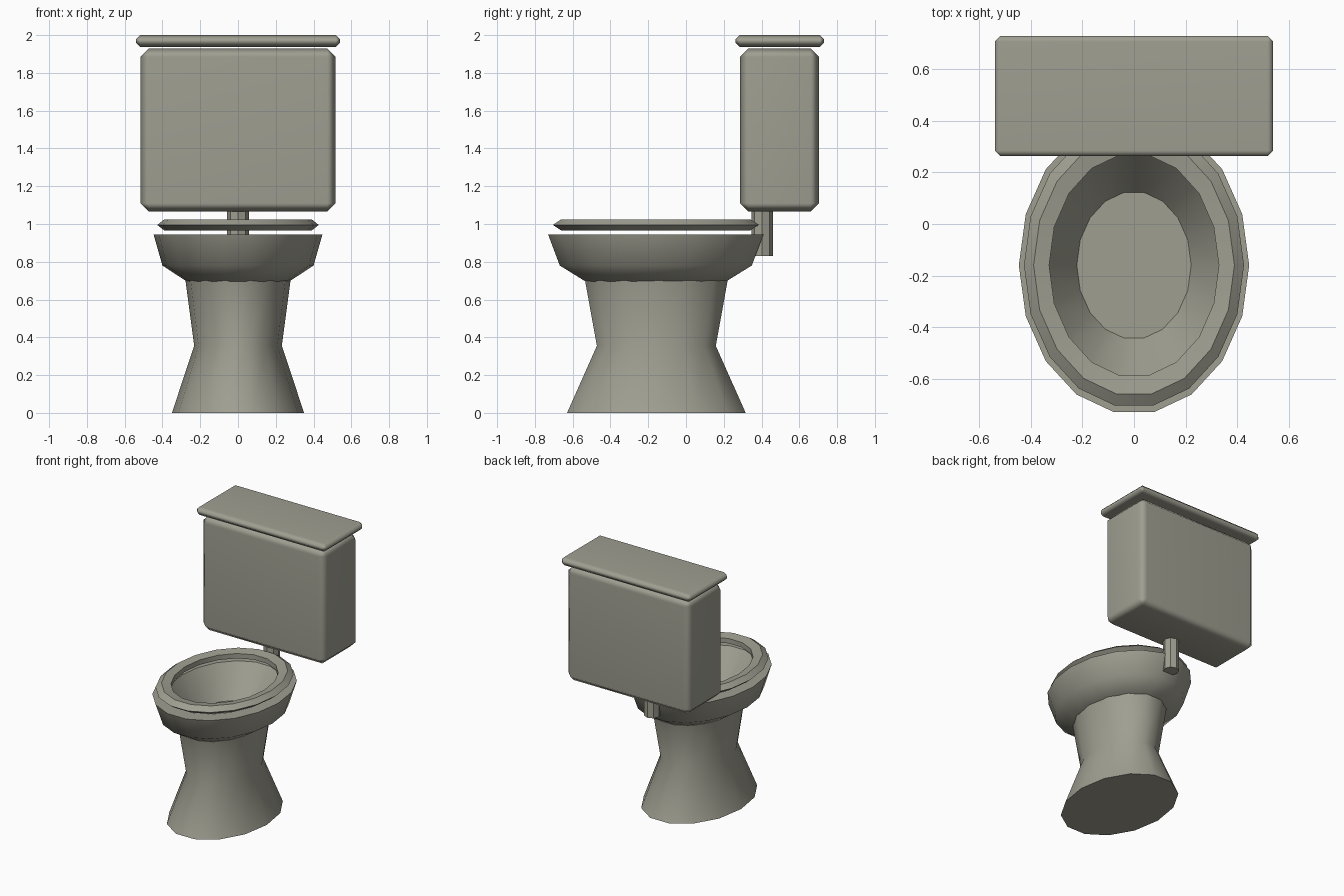
import bpy, bmesh, math

if "Cube" in bpy.data.objects:
    bpy.data.objects.remove(bpy.data.objects["Cube"])

mat = bpy.data.materials.new("stone grey")
mat.diffuse_color = (0.35, 0.345, 0.285, 1)
mat.use_nodes = True
mat.node_tree.nodes["Principled BSDF"].inputs["Base Color"].default_value = mat.diffuse_color
CY = -0.16  # centre of the bowl along y


def finish(name, bm, angle):
    bmesh.ops.recalc_face_normals(bm, faces=bm.faces)
    me = bpy.data.meshes.new(name)
    bm.to_mesh(me)
    bm.free()
    me.materials.append(mat)
    ob = bpy.data.objects.new(name, me)
    bpy.context.collection.objects.link(ob)
    bpy.ops.object.select_all(action='DESELECT')
    ob.select_set(True)
    bpy.context.view_layer.objects.active = ob
    bpy.ops.object.shade_smooth_by_angle(angle=math.radians(angle))
    return ob


def loft(name, rings, n, cy, angle, loop=False):
    """Skin elliptical rings (rx, ry, z); cap the ends or close into a torus."""
    bm = bmesh.new()
    rows = [[bm.verts.new((rx * math.cos(2 * math.pi * i / n),
                           cy + ry * math.sin(2 * math.pi * i / n), z))
             for i in range(n)] for rx, ry, z in rings]
    for a, b in zip(rows, rows[1:] + (rows[:1] if loop else [])):
        for i in range(n):
            j = (i + 1) % n
            bm.faces.new((a[i], a[j], b[j], b[i]))
    if not loop:
        bm.faces.new(rows[0])
        bm.faces.new(rows[-1])
    return finish(name, bm, angle)


def bevelled_box(name, lo, hi, width):
    bm = bmesh.new()
    bmesh.ops.create_cube(bm, size=1)
    for v in bm.verts:
        v.co = [(l + h) / 2 + c * (h - l) for l, h, c in zip(lo, hi, v.co)]
    bmesh.ops.bevel(bm, geom=bm.edges[:], offset=width, segments=1,
                    affect='EDGES', profile=0.5)
    ob = finish(name, bm, 60)
    # keep the big faces flat and blend only across the chamfers
    ob.modifiers.new("flat faces", 'WEIGHTED_NORMAL').keep_sharp = True


# flared pedestal
loft("pedestal", [(0.35, 0.485, 0), (0.232, 0.323, 0.355), (0.278, 0.387, 0.70)],
     14, CY + 0.003, 50)

# bowl: outside from the bottom up, over the rim and down to the inner floor
loft("bowl", [(0.255, 0.36, 0.685), (0.40, 0.516, 0.78), (0.447, 0.579, 0.945),
              (0.355, 0.465, 0.945), (0.222, 0.287, 0.72)], 18, CY, 50)

# seat ring with a five-sided section
section = [2 * math.pi * k / 5 for k in range(5)]
loft("seat", [(0.373 + 0.054 * math.cos(a), 0.487 + 0.066 * math.cos(a),
               0.995 + 0.0315 * math.sin(a)) for a in section],
     18, CY, 40, loop=True)

# tank, lid and the pipe down to the bowl
bevelled_box("tank", (-0.517, 0.285, 1.065), (0.517, 0.705, 1.93), 0.045)
bevelled_box("tank_lid", (-0.54, 0.263, 1.937), (0.54, 0.73, 2.0), 0.022)
loft("pipe", [(0.057, 0.057, 0.83), (0.057, 0.057, 1.10)], 8, 0.403, 30)
